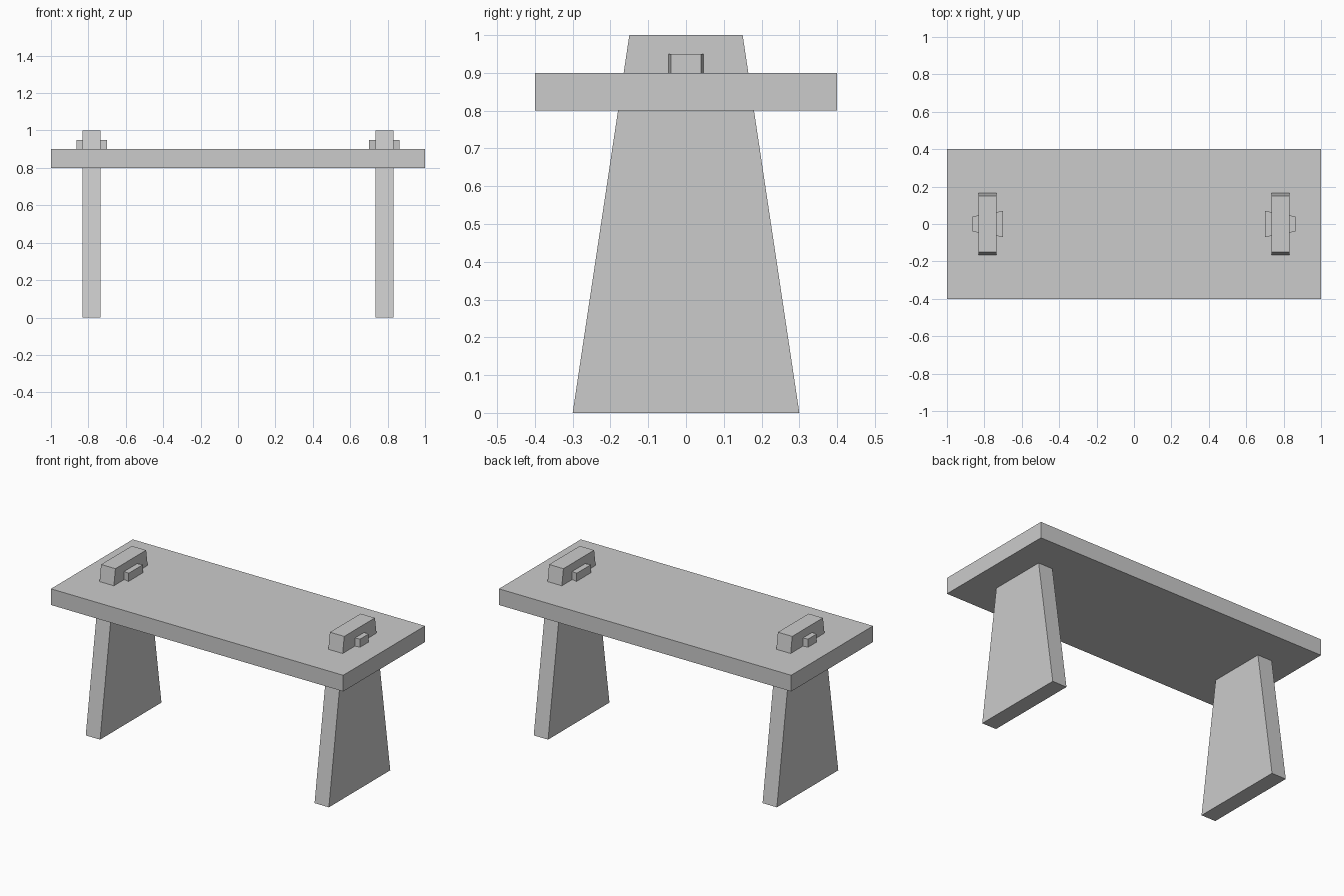
import bpy
import bmesh

cube = bpy.data.objects.get("Cube")
if cube:
    bpy.data.objects.remove(cube, do_unlink=True)

# One plain grey finish
grey = bpy.data.materials.new("plain_grey")
grey.use_nodes = True
colour = (0.6, 0.6, 0.6, 1)
grey.diffuse_color = colour
grey.node_tree.nodes["Principled BSDF"].inputs["Base Color"].default_value = colour


def prism(name, profile, offset):
    """Extrude a flat profile along an offset into a solid part."""
    bm = bmesh.new()
    face = bm.faces.new([bm.verts.new(p) for p in profile])
    result = bmesh.ops.extrude_face_region(bm, geom=[face], use_keep_orig=True)
    moved = [v for v in result["geom"] if isinstance(v, bmesh.types.BMVert)]
    bmesh.ops.translate(bm, verts=moved, vec=offset)
    bmesh.ops.recalc_face_normals(bm, faces=bm.faces)
    mesh = bpy.data.meshes.new(name)
    bm.to_mesh(mesh)
    bm.free()
    mesh.materials.append(grey)
    obj = bpy.data.objects.new(name, mesh)
    bpy.context.collection.objects.link(obj)
    return obj


# Bench top
prism("bench_top", [(-1, -0.4, 0.8), (1, -0.4, 0.8), (1, 0.4, 0.8), (-1, 0.4, 0.8)], (0, 0, 0.1))

for side, s in (("left", 1), ("right", -1)):
    # Tapered leg board whose tenon passes up through the top
    prism(side + "_leg",
          [(s * 0.734, -0.3, 0), (s * 0.734, 0.3, 0),
           (s * 0.734, 0.15, 1), (s * 0.734, -0.15, 1)],
          (s * 0.098, 0, 0))
    # Wedge key through the tenon, wide end facing inwards
    prism(side + "_wedge_key",
          [(s * 0.70, -0.07, 0.9), (s * 0.70, 0.07, 0.9),
           (s * 0.864, 0.04, 0.9), (s * 0.864, -0.04, 0.9)],
          (0, 0, 0.05))
